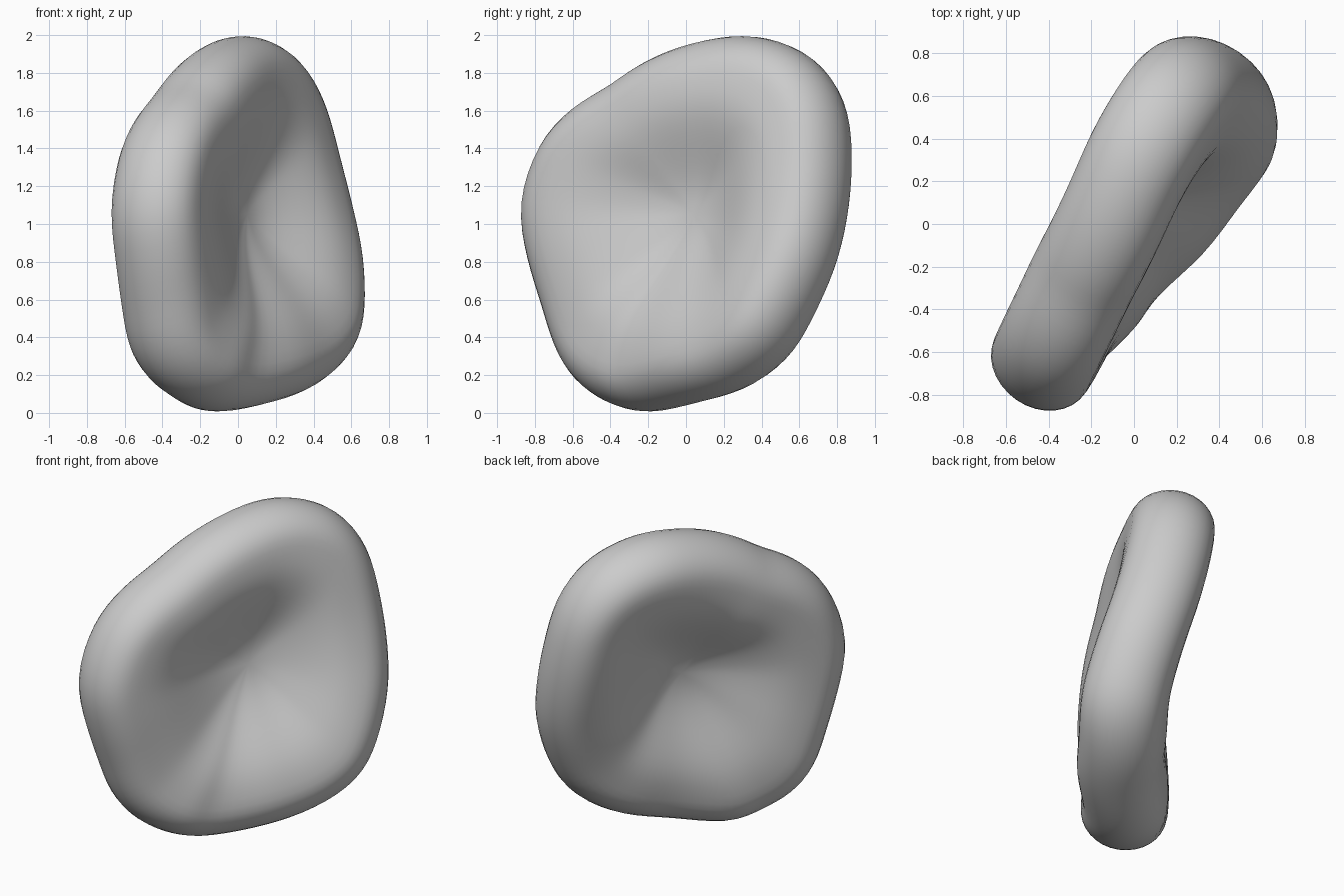
import bpy, bmesh, math
from mathutils import Vector

cube = bpy.data.objects.get("Cube")
if cube:
    bpy.data.objects.remove(cube, do_unlink=True)

# Centre line of the thick, slightly warped rim
RIM = [(-.10, -.20, .215), (.12, .00, .26), (.28, .21, .32), (.40, .365, .43),
       (.435, .46, .58), (.425, .57, .82), (.375, .63, 1.05), (.31, .655, 1.30),
       (.245, .64, 1.54), (.17, .56, 1.69), (.085, .43, 1.765), (.00, .27, 1.785),
       (-.095, .05, 1.74), (-.18, -.13, 1.66), (-.255, -.275, 1.56), (-.34, -.455, 1.45),
       (-.40, -.58, 1.31), (-.435, -.655, 1.08), (-.415, -.62, .85), (-.385, -.55, .62),
       (-.35, -.49, .43), (-.285, -.425, .32), (-.19, -.33, .25)]
CENTRE = Vector((.01, .07, 1.05))
NORMAL = Vector((.815, -.566, .126)).normalized()
RIM_WIDE = 0.215   # rim radius measured outwards
RIM_DEEP = 0.255   # rim radius measured across the disc
DENT = 0.05        # half thickness at the middle
STEPS = [k / 14 for k in range(1, 14)]
ARC = 16


def closed_curve(points, cuts):
    """Smooth closed curve through the points."""
    p = [Vector(q) for q in points]
    curve = []
    for i in range(len(p)):
        a, b, c, d = (p[(i + k - 1) % len(p)] for k in range(4))
        for j in range(cuts):
            t = j / cuts
            curve.append(.5 * (2 * b + (c - a) * t + (2 * a - 5 * b + 4 * c - d) * t ** 2
                               + (3 * b - a - 3 * c + d) * t ** 3))
    return curve


def half_thickness(s):
    """Dished profile from the middle (s = 0) to the rim (s = 1)."""
    u = min(max((s - .04) / .84, 0), 1)
    return DENT + (RIM_DEEP - DENT) * u * u * (3 - 2 * u)


def section(rim, i):
    """One radial slice: front dish, round rim, back dish."""
    c = rim[i]
    tangent = rim[(i + 2) % len(rim)] - rim[i - 2]
    out = tangent.cross(NORMAL).normalized()
    lift = (c - CENTRE).dot(NORMAL)
    flat = c - CENTRE - lift * NORMAL

    def dish(s, side):
        return CENTRE + flat * s + NORMAL * (lift * s * s + side * half_thickness(s))

    pts = [dish(s, 1) for s in STEPS]
    for k in range(ARC + 1):
        a = math.pi / 2 - math.pi * k / ARC
        pts.append(c + RIM_WIDE * math.cos(a) * out + RIM_DEEP * math.sin(a) * NORMAL)
    return pts + [dish(s, -1) for s in reversed(STEPS)]


# Skin the slices and close both dishes at the middle
rim = closed_curve(RIM, 4)
bm = bmesh.new()
rows = [[bm.verts.new(p) for p in section(rim, i)] for i in range(len(rim))]
front = bm.verts.new(CENTRE + NORMAL * DENT)
back = bm.verts.new(CENTRE - NORMAL * DENT)
for i, a in enumerate(rows):
    b = rows[(i + 1) % len(rows)]
    bm.faces.new((front, a[0], b[0]))
    bm.faces.new((back, b[-1], a[-1]))
    for k in range(len(a) - 1):
        bm.faces.new((a[k], a[k + 1], b[k + 1], b[k]))

# Even out small ripples of the skin
for _ in range(4):
    bmesh.ops.smooth_vert(bm, verts=bm.verts[:], factor=.5,
                          use_axis_x=True, use_axis_y=True, use_axis_z=True)
bmesh.ops.recalc_face_normals(bm, faces=bm.faces[:])
for face in bm.faces:
    face.smooth = True
mesh = bpy.data.meshes.new("dimpled_disc")
bm.to_mesh(mesh)
bm.free()
disc = bpy.data.objects.new("dimpled_disc", mesh)
bpy.context.collection.objects.link(disc)

# Plain grey
mat = bpy.data.materials.new("light_grey")
mat.use_nodes = True
colour = (.6, .6, .6, 1)
mat.diffuse_color = colour
mat.node_tree.nodes["Principled BSDF"].inputs["Base Color"].default_value = colour
mesh.materials.append(mat)
